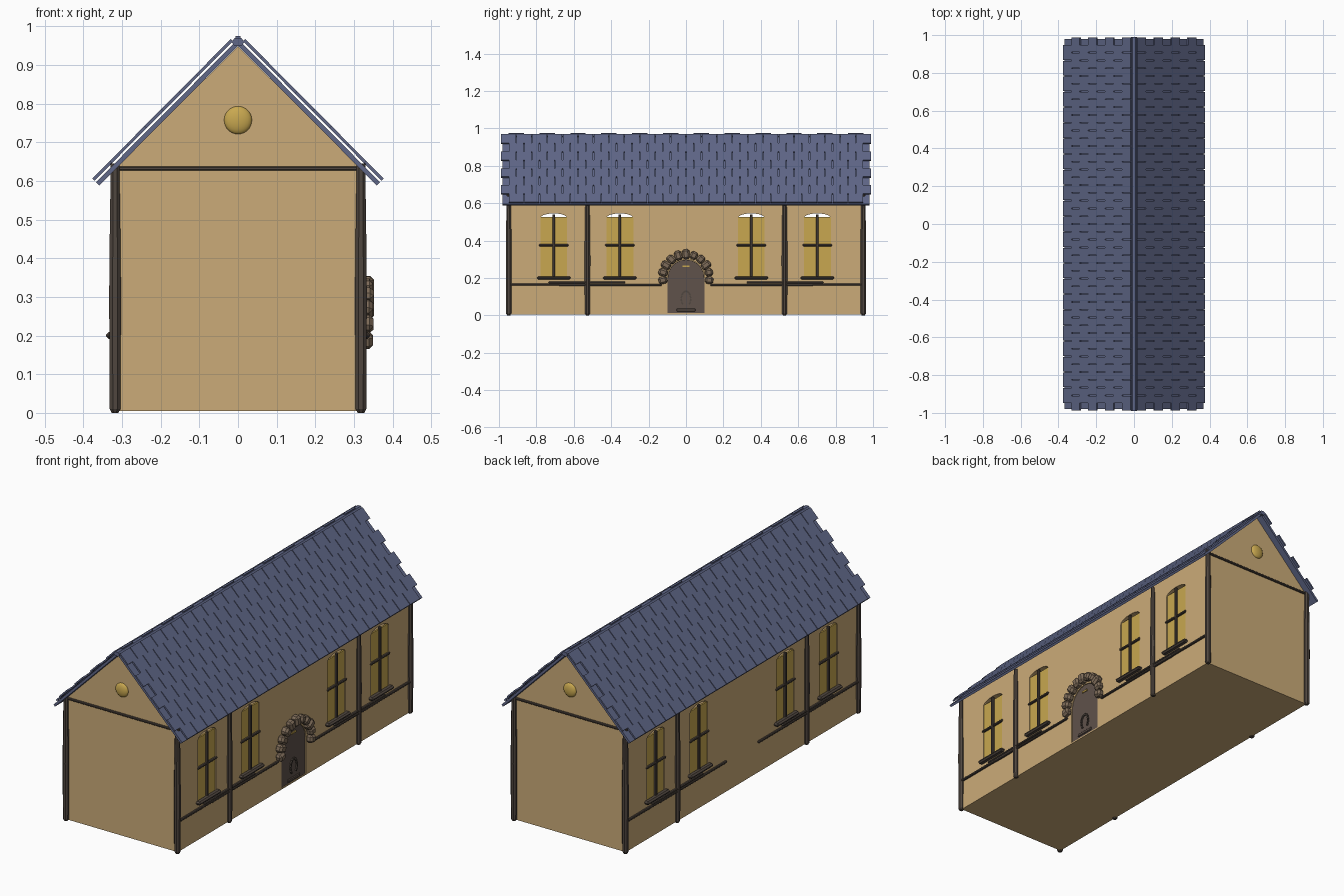
import bpy, bmesh, math, random
from mathutils import Matrix, Vector

random.seed(4)
if "Cube" in bpy.data.objects:
    bpy.data.objects.remove(bpy.data.objects["Cube"])


def material(name, r, g, b):
    m = bpy.data.materials.new(name)
    m.use_nodes = True
    m.diffuse_color = (r, g, b, 1)
    m.node_tree.nodes["Principled BSDF"].inputs["Base Color"].default_value = (r, g, b, 1)
    return m


PLASTER = material("tan plaster", 0.6, 0.41, 0.19)
SLATE = material("blue slate", 0.115, 0.135, 0.245)
TIMBER = material("dark timber", 0.08, 0.062, 0.05)
GLASS = material("yellow glass", 0.58, 0.39, 0.08)
STONE = material("brown stone", 0.21, 0.15, 0.1)
DOOR = material("door grey brown", 0.115, 0.085, 0.07)

HALF_X, HALF_Y = 0.318, 0.945
EAVE_Z, APEX_Z = 0.632, 0.948
WINDOWS = (-0.707, -0.354, 0.349, 0.702)


def finish(name, bm, mat, smooth=False):
    bmesh.ops.recalc_face_normals(bm, faces=bm.faces[:])
    mesh = bpy.data.meshes.new(name)
    bm.to_mesh(mesh)
    bm.free()
    mesh.materials.append(mat)
    ob = bpy.data.objects.new(name, mesh)
    bpy.context.collection.objects.link(ob)
    if smooth:
        mesh.shade_smooth()
    return ob


def add_box(bm, center, size, turn=None):
    m = Matrix.Translation(center) @ (turn or Matrix()) @ Matrix.Diagonal((*size, 1))
    return bmesh.ops.create_cube(bm, size=1, matrix=m)["verts"]


def box(name, center, size, mat, bevel=0.0):
    bm = bmesh.new()
    add_box(bm, center, size)
    if bevel:
        bmesh.ops.bevel(bm, geom=bm.edges[:], offset=bevel, segments=1, affect='EDGES')
    return finish(name, bm, mat)


def prism(name, points, start, length, mat):
    """Extrude a closed outline of 3D points along a vector."""
    bm = bmesh.new()
    face = bm.faces.new([bm.verts.new(Vector(p) + Vector(start)) for p in points])
    new = bmesh.ops.extrude_face_region(bm, geom=[face])["geom"]
    bmesh.ops.translate(bm, verts=[v for v in new if isinstance(v, bmesh.types.BMVert)], vec=length)
    return finish(name, bm, mat)


def arch(half, bottom, spring, rise, n=10):
    """Arched outline in the y-z plane."""
    top = [(0, half * math.cos(math.pi * i / n), spring + rise * math.sin(math.pi * i / n))
           for i in range(n + 1)]
    return [(0, -half, bottom), (0, half, bottom)] + top


# House body with window and door openings
body = prism("walls", [(-HALF_X, 0, 0.005), (HALF_X, 0, 0.005), (HALF_X, 0, EAVE_Z),
                       (0, 0, APEX_Z), (-HALF_X, 0, EAVE_Z)],
             (0, -HALF_Y, 0), (0, 2 * HALF_Y, 0), PLASTER)
cutters = [prism("window_cutter", arch(0.072, 0.2, 0.52, 0.025), (-0.5, y, 0), (1, 0, 0), PLASTER)
           for y in WINDOWS]
cutters.append(prism("door_cutter", arch(0.1, 0.012, 0.2, 0.1), (0.306, 0, 0), (0.2, 0, 0), PLASTER))
bpy.context.view_layer.objects.active = body
for c in cutters:
    c.hide_render = True
    mod = body.modifiers.new("opening", 'BOOLEAN')
    mod.operation, mod.solver, mod.object = 'DIFFERENCE', 'EXACT', c
    bpy.ops.object.modifier_apply(modifier=mod.name)
for c in cutters:
    bpy.data.objects.remove(c)

# Windows on both long sides
for s in (-1, 1):
    for y in WINDOWS:
        box("window_glass", (s * 0.31, y, 0.363), (0.008, 0.144, 0.326), GLASS)
        box("window_upright", (s * 0.318, y, 0.37), (0.014, 0.014, 0.34), TIMBER, 0.003)
        box("window_crossbar", (s * 0.318, y, 0.375), (0.014, 0.156, 0.011), TIMBER, 0.003)
        box("window_sill", (s * 0.326, y, 0.2), (0.03, 0.18, 0.018), TIMBER, 0.007)


# Corner and wall posts, slightly swollen below the middle
def post(x, y, top):
    bm = bmesh.new()
    rings = []
    for z, r in ((0, 0.009), (0.01, 0.015), (0.3, 0.0165), (0.45, 0.015), (top, 0.012)):
        rings.append([bm.verts.new((x + r * math.cos(a), y + r * math.sin(a), z))
                      for a in [math.pi * (k + 0.5) / 4 for k in range(8)]])
    for low, high in zip(rings, rings[1:]):
        for k in range(8):
            bm.faces.new((low[k], low[k - 1], high[k - 1], high[k]))
    bm.faces.new(rings[0])
    bm.faces.new(rings[-1])
    finish("post", bm, TIMBER)


for s in (-1, 1):
    for y in (-0.948, -0.527, 0.527, 0.948):
        post(s * HALF_X, y, 0.645 if abs(y) > 0.9 else 0.615)
    # Low rails beside the doorway, doubled near the middle posts
    for t in (-1, 1):
        box("outer_rail", (s * 0.321, t * 0.74, 0.165), (0.014, 0.4, 0.012), TIMBER, 0.003)
        box("middle_rail", (s * 0.322, t * 0.53, 0.176), (0.014, 0.41, 0.01), TIMBER, 0.003)
        box("inner_rail", (s * 0.321, t * 0.405, 0.163), (0.014, 0.55, 0.011), TIMBER, 0.003)

# Gable beams and round gable lights
for t in (-1, 1):
    box("gable_beam", (0, t * 0.946, EAVE_Z), (0.62, 0.014, 0.011), TIMBER, 0.003)
    bm = bmesh.new()
    bmesh.ops.create_uvsphere(bm, u_segments=24, v_segments=14, radius=0.036,
                              matrix=Matrix.Translation((0, t * HALF_Y, 0.757))
                              @ Matrix.Diagonal((1, 0.4, 1, 1)))
    finish("gable_light", bm, GLASS, True)

# Door with latch plate, ring and foot
prism("door", arch(0.098, 0.012, 0.2, 0.098), (0.306, 0, 0), (0.009, 0, 0), DOOR)
box("door_plate", (0.317, 0, 0.262), (0.006, 0.036, 0.009), GLASS)
box("door_foot", (0.318, 0, 0.028), (0.008, 0.1, 0.016), DOOR, 0.003)
bm = bmesh.new()
for i in range(11):
    a = math.pi * (i / 10 * 1.4 - 0.2)
    add_box(bm, (0.318, 0.025 * math.cos(a), 0.088 + 0.04 * math.sin(a)), (0.007, 0.008, 0.014),
            Matrix.Rotation(a, 4, 'X'))
finish("door_ring", bm, TIMBER)

# Stone surround of the doorway
bm = bmesh.new()
for i in range(11):
    a = math.radians(-8 + 19.6 * i)
    wide = 0.046 + random.uniform(-0.006, 0.008)
    verts = add_box(bm, (0.331, 0.125 * math.cos(a), 0.205 + 0.122 * math.sin(a)),
                    (0.036 + random.uniform(0, 0.006), wide, 0.04),
                    Matrix.Rotation(a + random.uniform(-0.15, 0.15), 4, 'X'))
    edges = list({e for v in verts for e in v.link_edges})
    bmesh.ops.bevel(bm, geom=edges, offset=0.01, segments=1, affect='EDGES')
finish("door_stones", bm, STONE)

# Roof: a thin slab and a layer of staggered slates on each slope
SLOPE = math.radians(45.2)
ROWS, TILE = 8, 0.0825
LENGTH = 0.508
for s in (-1, 1):
    down = Vector((s * math.cos(SLOPE), 0, -math.sin(SLOPE)))
    out = Vector((s * math.sin(SLOPE), 0, math.cos(SLOPE)))
    turn = Matrix((down, (0, 1, 0), out)).transposed().to_4x4()
    ridge = Vector((0, 0, APEX_Z))
    bm = bmesh.new()
    add_box(bm, ridge + down * LENGTH / 2 + out * 0.007, (LENGTH, 1.96, 0.012), turn)
    finish("roof_slab", bm, SLATE)
    bm = bmesh.new()
    step = LENGTH / ROWS
    for row in range(ROWS):
        count = 24 - row % 2
        for k in range(count):
            y = (k - (count - 1) / 2) * TILE
            add_box(bm, ridge + down * (row + 0.5) * step + out * 0.0225 + Vector((0, y, 0)),
                    (step, TILE - 0.004, 0.008), turn)
    finish("roof_slates", bm, SLATE)

# Ridge beam with alternating caps
hexagon = [(0.017 * math.cos(math.pi * k / 3), 0, 0.012 * math.sin(math.pi * k / 3)) for k in range(6)]
prism("ridge_beam", hexagon, (0, -0.99, 0.959), (0, 1.98, 0), SLATE)
bm = bmesh.new()
for k in range(12):
    add_box(bm, (0, (k - 5.5) * 2 * TILE, 0.969), (0.012, TILE, 0.012))
finish("ridge_caps", bm, SLATE)
